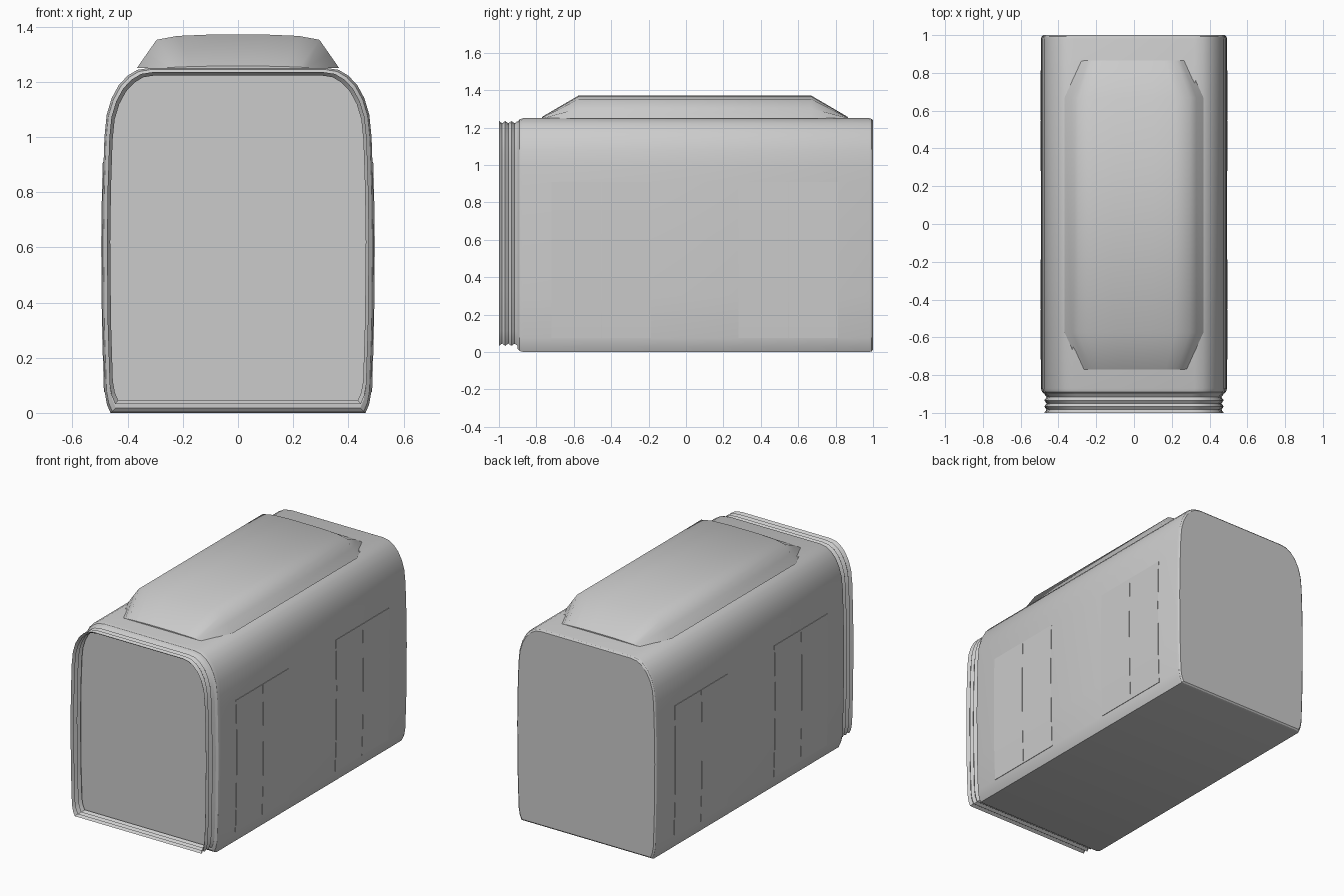
import bpy, bmesh, math

cube = bpy.data.objects.get("Cube")
if cube:
    bpy.data.objects.remove(cube, do_unlink=True)

grey = bpy.data.materials.new("light_grey")
grey.use_nodes = True
colour = (0.6, 0.6, 0.6, 1)
grey.diffuse_color = colour
grey.node_tree.nodes["Principled BSDF"].inputs["Base Color"].default_value = colour

# Right half of the cross-section, from the floor up to the roof
HALF = [(0.462, 0), (0.475, 0.03), (0.483, 0.075), (0.49, 0.3), (0.493, 0.61),
        (0.49, 0.82), (0.487, 0.91), (0.484, 1.0), (0.476, 1.08), (0.458, 1.14),
        (0.432, 1.188), (0.4, 1.222), (0.365, 1.243), (0.32, 1.25)]
MID = 0.625


def both_sides(half):
    return half + [(-x, z) for x, z in reversed(half)]


def section(dx, dz, shift=0):
    """Full cross-section pulled in by dx at the sides and dz at floor and roof."""
    sx, sz = 1 - dx / 0.493, 1 - dz / MID
    return both_sides([(x * sx, MID + shift + (z - MID) * sz) for x, z in HALF])


def loft(name, rings, caps=True, closed=True, angle=30):
    """Skin a list of (y, [(x, z), ...]) rings."""
    bm = bmesh.new()
    rows = [[bm.verts.new((x, y, z)) for x, z in pts] for y, pts in rings]
    n = len(rows[0])
    for a, b in zip(rows, rows[1:]):
        for i in range(n if closed else n - 1):
            j = (i + 1) % n
            bm.faces.new((a[i], a[j], b[j], b[i]))
    if caps:
        bm.faces.new(rows[0])
        bm.faces.new(rows[-1])
    bmesh.ops.recalc_face_normals(bm, faces=bm.faces)
    mesh = bpy.data.meshes.new(name)
    bm.to_mesh(mesh)
    bm.free()
    mesh.materials.append(grey)
    obj = bpy.data.objects.new(name, mesh)
    bpy.context.collection.objects.link(obj)
    bpy.ops.object.select_all(action="DESELECT")
    obj.select_set(True)
    bpy.context.view_layer.objects.active = obj
    bpy.ops.object.shade_smooth_by_angle(angle=math.radians(angle))
    return obj


# Body shell with softened ends
loft("body_shell", [(-0.9, section(0.02, 0.018)), (-0.89, section(0.007, 0.006)),
                    (-0.87, section(0, 0)), (0.98, section(0, 0)),
                    (0.993, section(0.004, 0.004)), (1.0, section(0.012, 0.012))])

# Open pleated bellows at the front
pleats = []
for k in range(7):
    inset = 0.018 if k % 2 == 0 else 0.03
    pleats.append((-1 + k * 0.1 / 6, section(inset, inset + 0.006, 0.009)))
loft("bellows", pleats, caps=False)

# Roof pod: full section in the middle, sinking into the roof at both ends
pod_half = [(0.367, 1.249), (0.33, 1.302), (0.295, 1.352), (0.22, 1.366), (0.1, 1.371)]
pod = both_sides(pod_half)
tip = both_sides([(x * 0.76, 1.249 + 0.002 * i) for i, (x, z) in enumerate(pod_half)])
loft("roof_pod", [(-0.77, tip), (-0.575, pod), (0.67, pod), (0.865, tip)], angle=50)

# Double doors: thin leaves that follow the curve of each side
gap = 0.003
leaf_width = 0.267
for door, start in (("front", -0.72), ("rear", 0.28)):
    for leaf in range(2):
        y0 = start + leaf * leaf_width
        for side, s in (("left", 1), ("right", -1)):
            outer = [(s * (x + 0.003), z) for x, z in HALF[2:7]]
            inner = [(s * (x - 0.003), z) for x, z in reversed(HALF[2:7])]
            strip = outer + inner
            loft(f"{door}_door_leaf_{leaf + 1}_{side}",
                 [(y0 + gap / 2, strip), (y0 + leaf_width - gap / 2, strip)])
